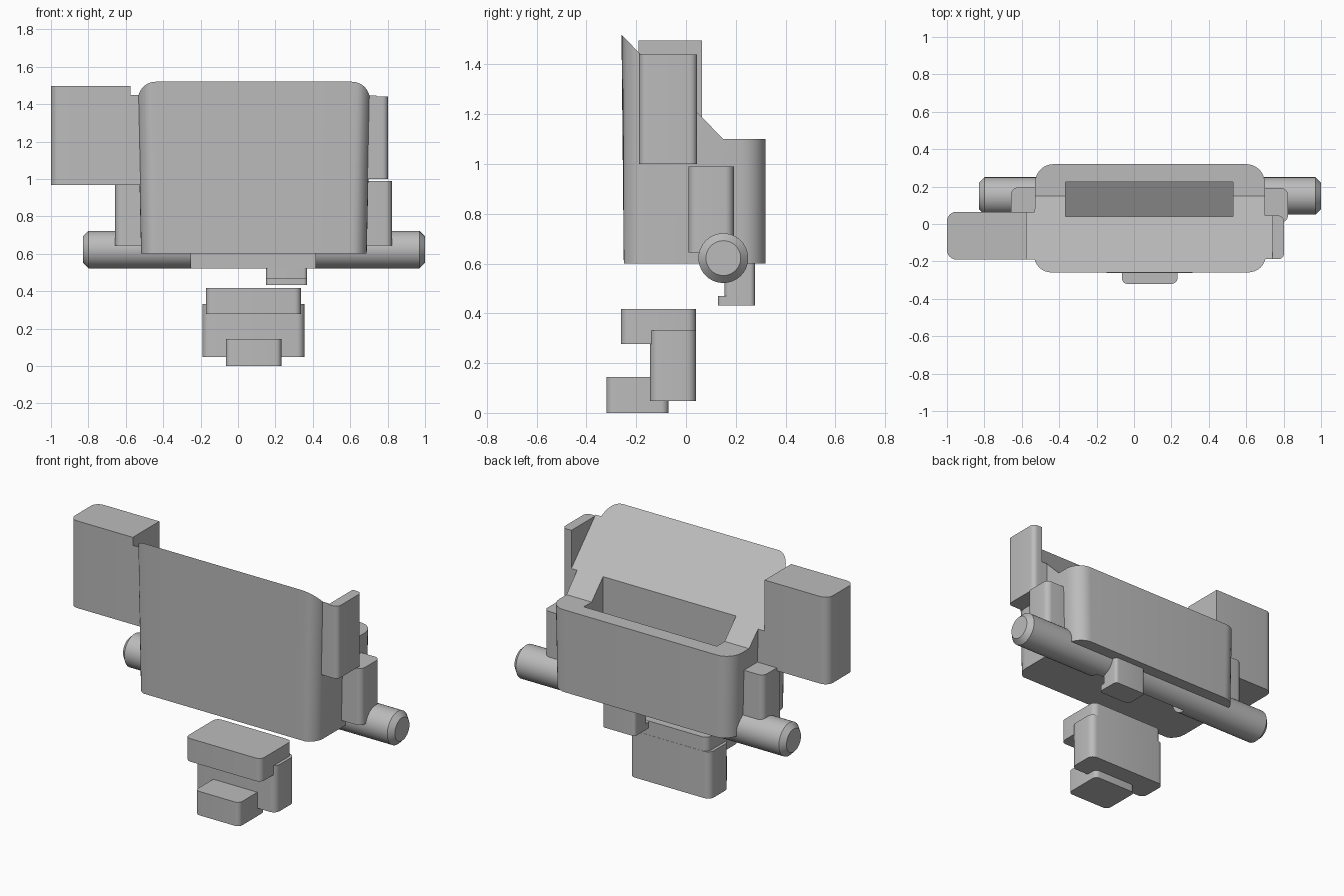
import bpy
import bmesh
from math import cos, sin, pi, radians
from mathutils import Vector

cube = bpy.data.objects.get("Cube")
if cube:
    bpy.data.objects.remove(cube, do_unlink=True)


def material(name, value):
    m = bpy.data.materials.new(name)
    m.use_nodes = True
    colour = (value, value, value, 1)
    m.diffuse_color = colour
    m.node_tree.nodes["Principled BSDF"].inputs["Base Color"].default_value = colour
    return m


GREY = material("mid grey", 0.5)
DARK = material("dark grey", 0.23)


def finish(name, bm, smooth=True):
    bmesh.ops.recalc_face_normals(bm, faces=bm.faces)
    mesh = bpy.data.meshes.new(name)
    bm.to_mesh(mesh)
    bm.free()
    mesh.materials.append(GREY)
    ob = bpy.data.objects.new(name, mesh)
    bpy.context.collection.objects.link(ob)
    if smooth:
        smooth_sharp(ob)
    return ob


def smooth_sharp(ob):
    bpy.ops.object.select_all(action="DESELECT")
    ob.select_set(True)
    bpy.context.view_layer.objects.active = ob
    bpy.ops.object.shade_smooth_by_angle(angle=radians(30))


def extrude(name, points, offset):
    """Solid made by pushing a flat outline along an offset."""
    bm = bmesh.new()
    face = bm.faces.new([bm.verts.new(p) for p in points])
    new = bmesh.ops.extrude_face_region(bm, geom=[face])["geom"]
    bmesh.ops.translate(bm, vec=Vector(offset),
                        verts=[v for v in new if isinstance(v, bmesh.types.BMVert)])
    return finish(name, bm)


def block(name, x, y, z, left=0.0, right=0.0, steps=6):
    """Upright block; left rounds its +x corners and right its -x corners."""
    corners = ((x[1], y[1], -1, -1, left, 0), (x[0], y[1], 1, -1, right, 1),
               (x[0], y[0], 1, 1, right, 2), (x[1], y[0], -1, 1, left, 3))
    points = []
    for cx, cy, sx, sy, r, quarter in corners:
        if r == 0:
            points.append((cx, cy, z[0]))
            continue
        for i in range(steps + 1):
            a = (quarter + i / steps) * pi / 2
            points.append((cx + sx * r + r * cos(a), cy + sy * r + r * sin(a), z[0]))
    return extrude(name, points, (0, 0, z[1] - z[0]))


def cut(ob, cutter):
    mod = ob.modifiers.new("cut", "BOOLEAN")
    mod.operation = "DIFFERENCE"
    mod.solver = "EXACT"
    mod.object = cutter
    bpy.ops.object.select_all(action="DESELECT")
    ob.select_set(True)
    bpy.context.view_layer.objects.active = ob
    bpy.ops.object.modifier_apply(modifier=mod.name)
    bpy.data.objects.remove(cutter, do_unlink=True)
    smooth_sharp(ob)


def cut_slope(ob):
    """Trim to the sloping top and the flat rear shelf."""
    profile = ((-0.4, 1.664), (0.15, 1.10), (0.6, 1.10), (0.6, 2), (-0.4, 2))
    cut(ob, extrude("slope_cutter", [(-2, y, z) for y, z in profile], (4, 0, 0)))


# Main housing, slightly narrower at its foot
body = block("housing", (-0.54, 0.71), (-0.26, 0.32), (0.6, 1.6), 0.1, 0.1, 8)
for v in body.data.vertices:
    if v.co.z < 0.7:
        v.co.x = 0.085 + (v.co.x - 0.085) * 0.965
        v.co.y = max(v.co.y, -0.25)
cut_slope(body)

# Deep slot in the housing, with a dark floor
FLOOR = 0.8
cut(body, block("slot_cutter", (-0.365, 0.53), (0.04, 0.225), (FLOOR, 1.9)))
body.data.materials.append(DARK)
for p in body.data.polygons:
    if p.normal.z > 0.9 and abs(p.center.z - FLOOR) < 0.01:
        p.material_index = 1

# Upper side boxes, joined to the housing by sloped spacers
block("right_side_box", (-1.0, -0.575), (-0.19, 0.065), (0.967, 1.497), right=0.05)
cut_slope(block("right_spacer", (-0.575, -0.52), (-0.19, 0.065), (0.967, 1.6)))
block("left_side_plate", (0.74, 0.802), (-0.188, 0.045), (1.0, 1.44), left=0.03)
cut_slope(block("left_spacer", (0.685, 0.74), (-0.188, 0.045), (1.0, 1.6)))

# Lower side brackets
block("right_bracket", (-0.657, -0.5), (0.01, 0.195), (0.645, 0.985), right=0.035)
block("left_bracket", (0.66, 0.823), (0.01, 0.192), (0.645, 0.99), left=0.035)

# Cross rod with chamfered ends, its front half cut away in the middle
RADIUS, CHAMFER = 0.1, 0.03
bm = bmesh.new()
rings = []
for x, r in ((-0.83, RADIUS - CHAMFER), (-0.83 + CHAMFER, RADIUS),
             (1.0 - CHAMFER, RADIUS), (1.0, RADIUS - CHAMFER)):
    rings.append([bm.verts.new((x, 0.15 + r * cos(i * pi / 20), 0.622 + r * sin(i * pi / 20)))
                  for i in range(40)])
for a, b in zip(rings, rings[1:]):
    for i in range(40):
        j = (i + 1) % 40
        bm.faces.new((a[i], a[j], b[j], b[i]))
bm.faces.new(rings[0])
bm.faces.new(rings[-1])
rod = finish("cross_rod", bm)
cut(rod, block("rod_cutter", (-0.25, 0.415), (0, 0.155), (0.4, 0.8)))

# Small hook under the rod
block("hook_stem", (0.15, 0.37), (0.155, 0.277), (0.47, 0.62), 0.02, 0.02)
block("hook_foot", (0.15, 0.37), (0.128, 0.277), (0.432, 0.47), 0.02, 0.02)

# Stacked lower blocks
block("lower_cap", (-0.172, 0.337), (-0.262, 0.04), (0.277, 0.417), 0.035, 0.035)
block("lower_core", (-0.19, 0.355), (-0.145, 0.041), (0.048, 0.332), 0.04, 0.04)
block("lower_foot", (-0.065, 0.232), (-0.32, -0.07), (0, 0.145), 0.03, 0.03)
